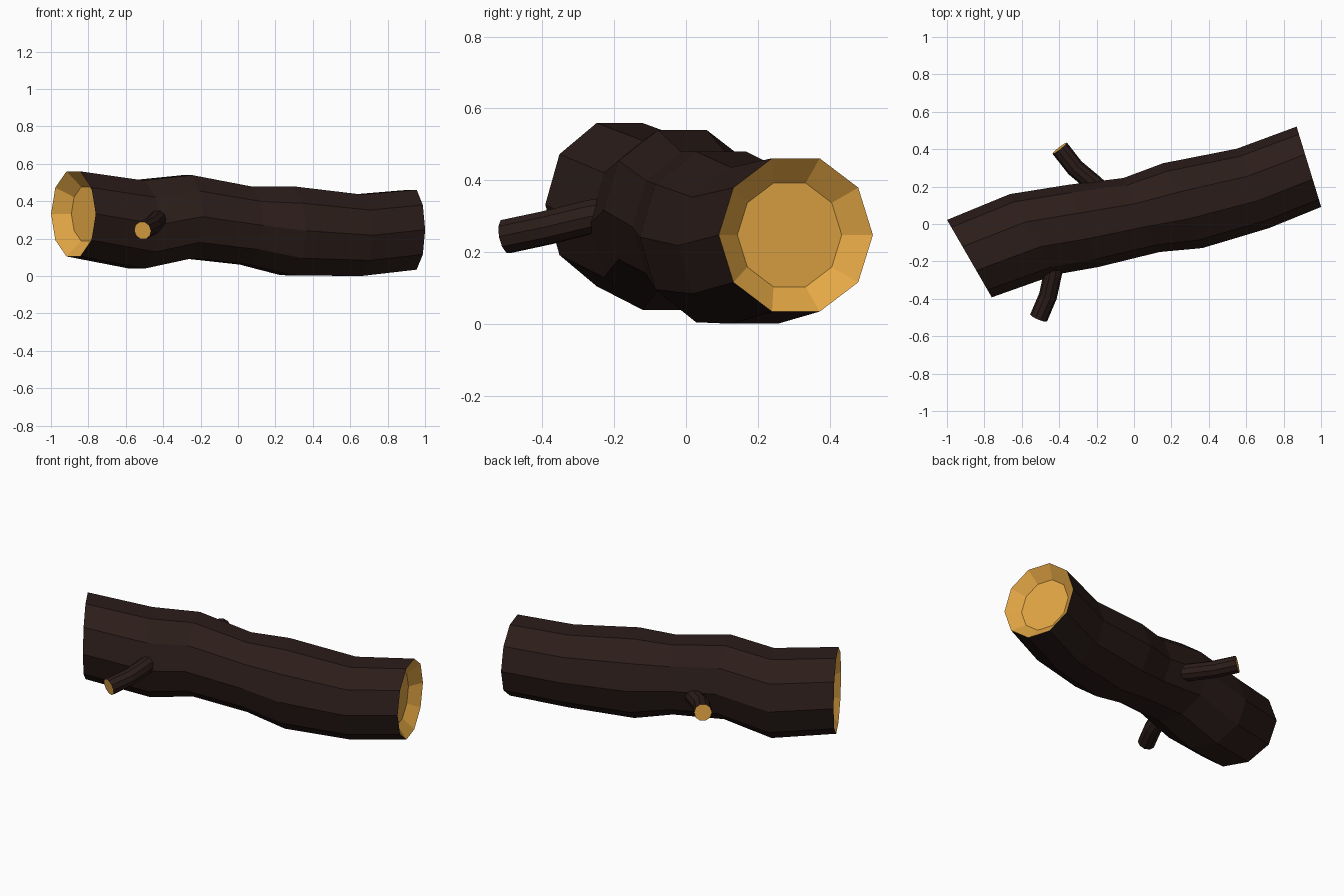
import bpy, bmesh
from math import sin, cos, pi, radians
from mathutils import Vector

if "Cube" in bpy.data.objects:
    bpy.data.objects.remove(bpy.data.objects["Cube"])

SIDES = 10


def material(name, color):
    m = bpy.data.materials.new(name)
    m.diffuse_color = (*color, 1)
    m.use_nodes = True
    m.node_tree.nodes["Principled BSDF"].inputs["Base Color"].default_value = m.diffuse_color
    return m


bark = material("bark", (0.024, 0.012, 0.010))
wood = material("cut_wood", (0.78, 0.39, 0.06))


def ring(bm, center, side, up, r):
    return [bm.verts.new(center + side * (r * cos(2 * pi * i / SIDES))
                         + up * (r * sin(2 * pi * i / SIDES))) for i in range(SIDES)]


def bridge(bm, a, b, mat):
    for i in range(SIDES):
        j = (i + 1) % SIDES
        bm.faces.new((a[i], a[j], b[j], b[i])).material_index = mat


def finish(bm, name):
    bmesh.ops.recalc_face_normals(bm, faces=bm.faces)
    me = bpy.data.meshes.new(name)
    bm.to_mesh(me)
    bm.free()
    me.materials.append(bark)
    me.materials.append(wood)
    ob = bpy.data.objects.new(name, me)
    bpy.context.collection.objects.link(ob)
    return ob


# Trunk: rings of (x, y, z, radius, yaw), with dished cut ends
trunk = [(-0.88, -0.185, 0.332, 0.239, 30),
         (-0.54, -0.055, 0.275, 0.248, 30),
         (-0.27, -0.010, 0.317, 0.234, 20),
         (0.04, 0.048, 0.270, 0.220, 26),
         (0.26, 0.098, 0.242, 0.250, 25),
         (0.635, 0.190, 0.218, 0.229, 22),
         (0.935, 0.306, 0.2475, 0.2245, 17)]
bm = bmesh.new()
Z = Vector((0, 0, 1))


def trunk_ring(x, y, z, r, yaw):
    a = radians(yaw)
    return ring(bm, Vector((x, y, z)), Vector((-sin(a), cos(a), 0)), Z, r)


rings = [trunk_ring(*t) for t in trunk]
for a, b in zip(rings, rings[1:]):
    bridge(bm, a, b, 0)
for idx, depth in ((0, 0.075), (-1, -0.06)):
    x, y, z, r, yaw = trunk[idx]
    a = radians(yaw)
    inner = trunk_ring(x + depth * cos(a), y + depth * sin(a), z, 0.152, yaw)
    bridge(bm, rings[idx], inner, 1)
    bm.faces.new(inner).material_index = 1
finish(bm, "trunk")


# Branch stubs: bent tubes with flat cut tips
def branch(name, path, r):
    bm = bmesh.new()
    pts = [Vector(p) for p in path]
    rs = []
    for i, p in enumerate(pts):
        d = (pts[min(i + 1, len(pts) - 1)] - pts[max(i - 1, 0)]).normalized()
        side = d.cross(Z).normalized()
        rs.append(ring(bm, p, side, side.cross(d), r))
    for a, b in zip(rs, rs[1:]):
        bridge(bm, a, b, 0)
    bm.faces.new(rs[0]).material_index = 0
    bm.faces.new(rs[-1]).material_index = 1
    finish(bm, name)


branch("front_branch", [(-0.425, -0.17, 0.315), (-0.435, -0.27, 0.297),
                        (-0.46, -0.385, 0.268), (-0.51, -0.502, 0.243)], 0.049)
branch("back_branch", [(-0.14, 0.15, 0.25), (-0.225, 0.225, 0.262),
                       (-0.315, 0.30, 0.278), (-0.397, 0.405, 0.295)], 0.049)
